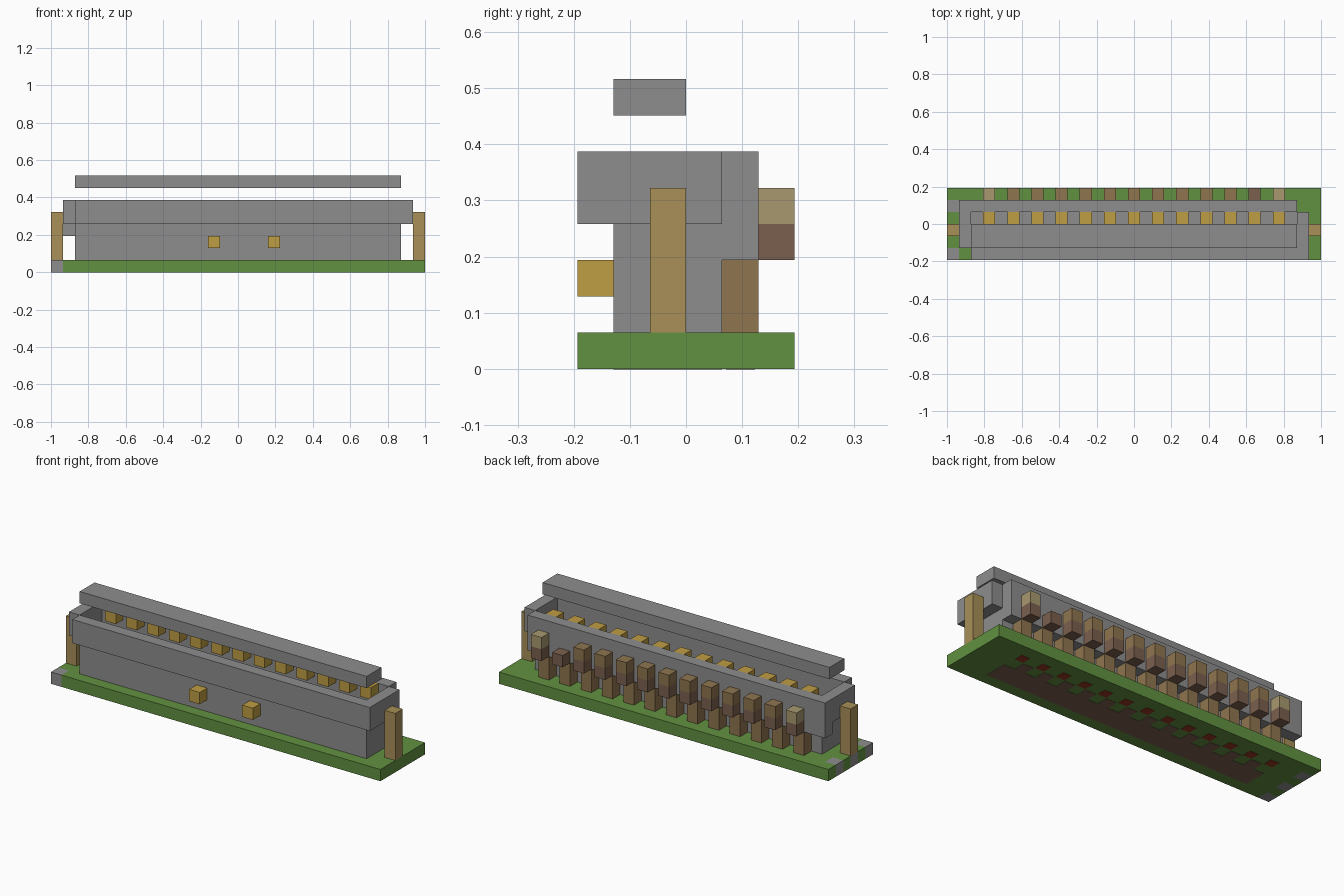
import bpy
import bmesh

if "Cube" in bpy.data.objects:
    bpy.data.objects.remove(bpy.data.objects["Cube"], do_unlink=True)

U = 2 / 31          # one cell of the block grid
NX, NY = 31, 6      # cells along x and y


def linear(c):
    c /= 255
    return c / 12.92 if c <= 0.04045 else ((c + 0.055) / 1.055) ** 2.4


def material(name, *rgb):
    m = bpy.data.materials.new(name)
    col = (*[linear(c) for c in rgb], 1)
    m.use_nodes = True
    m.diffuse_color = col
    m.node_tree.nodes["Principled BSDF"].inputs["Base Color"].default_value = col
    return m


grey = material("stone grey", 141, 141, 141)
green = material("grass green", 98, 145, 65)
tan = material("tan wood", 168, 144, 88)
gold = material("gold", 191, 157, 67)
brown = material("brown wood", 143, 117, 78)
dark = material("dark brown", 123, 96, 78)
khaki = material("khaki", 168, 153, 112)
red = material("dark red", 146, 56, 35)


def blocks(name, mat, *boxes):
    """One object from boxes given as cell ranges (x0, x1, y0, y1, z0, z1)."""
    bm = bmesh.new()
    for x0, x1, y0, y1, z0, z1 in boxes:
        vs = bmesh.ops.create_cube(bm, size=1)["verts"]
        for v in vs:
            v.co.x = ((x1 if v.co.x > 0 else x0) - NX / 2) * U
            v.co.y = ((y1 if v.co.y > 0 else y0) - NY / 2) * U
            v.co.z = (z1 if v.co.z > 0 else z0) * U
    me = bpy.data.meshes.new(name)
    bm.to_mesh(me)
    bm.free()
    me.materials.append(mat)
    ob = bpy.data.objects.new(name, me)
    bpy.context.collection.objects.link(ob)
    return ob


# Ground slab, its right edge alternating between stone and grass
blocks("ground_slab", green, (1, 31, 0, 6, 0, 1),
       *[(0, 1, y, y + 1, 0, 1) for y in (1, 3, 5)])
blocks("edge_stones", grey, *[(0, 1, y, y + 1, 0, 1) for y in (0, 2, 4)])

# Main body and the rim of four overlapping walls
blocks("body", grey, (2, 29, 1, 4, 1, 4))
blocks("front_wall", grey, (2, 30, 0, 1, 4, 6))
blocks("left_wall", grey, (29, 30, 1, 4, 4, 6))
blocks("right_wall", grey, (1, 2, 1, 4, 4, 6))
blocks("back_wall", grey, (1, 29, 4, 5, 3, 6))

# Floating top bar and end posts
blocks("top_bar", grey, (2, 29, 1, 3, 7, 8))
blocks("end_posts", tan, (0, 1, 2, 3, 1, 5), (30, 31, 2, 3, 1, 5))

# Knobs on the front
blocks("front_knobs", gold, *[(x, x + 1, 0, 1, 2, 3) for x in (13, 18)])

# Repeating columns along the back and inside the trough
cols = range(3, 28, 2)
blocks("inner_studs", gold, *[(x, x + 1, 3, 4, 5, 6) for x in cols])
blocks("back_legs", brown, *[(x, x + 1, 4, 5, 1, 3) for x in cols])
blocks("bracket_bases", dark, *[(x, x + 1, 5, 6, 3, 4) for x in cols])
blocks("bracket_tops", brown, *[(x, x + 1, 5, 6, 4, 5) for x in cols[1:-2]])
blocks("end_bracket_tops", khaki, *[(x, x + 1, 5, 6, 4, 5) for x in (3, 27)])

# Painted plates on the underside
T = 0.02
blocks("underside_soil", dark, (3, 28, 1, 3, -T, T),
       *[(x, x + 1, 3, 4, -T, T) for x in cols[:-1] for x in [x + 1]])
blocks("underside_red_dots", red, *[(x + .1, x + .9, 4.1, 4.9, -T, T) for x in cols])
